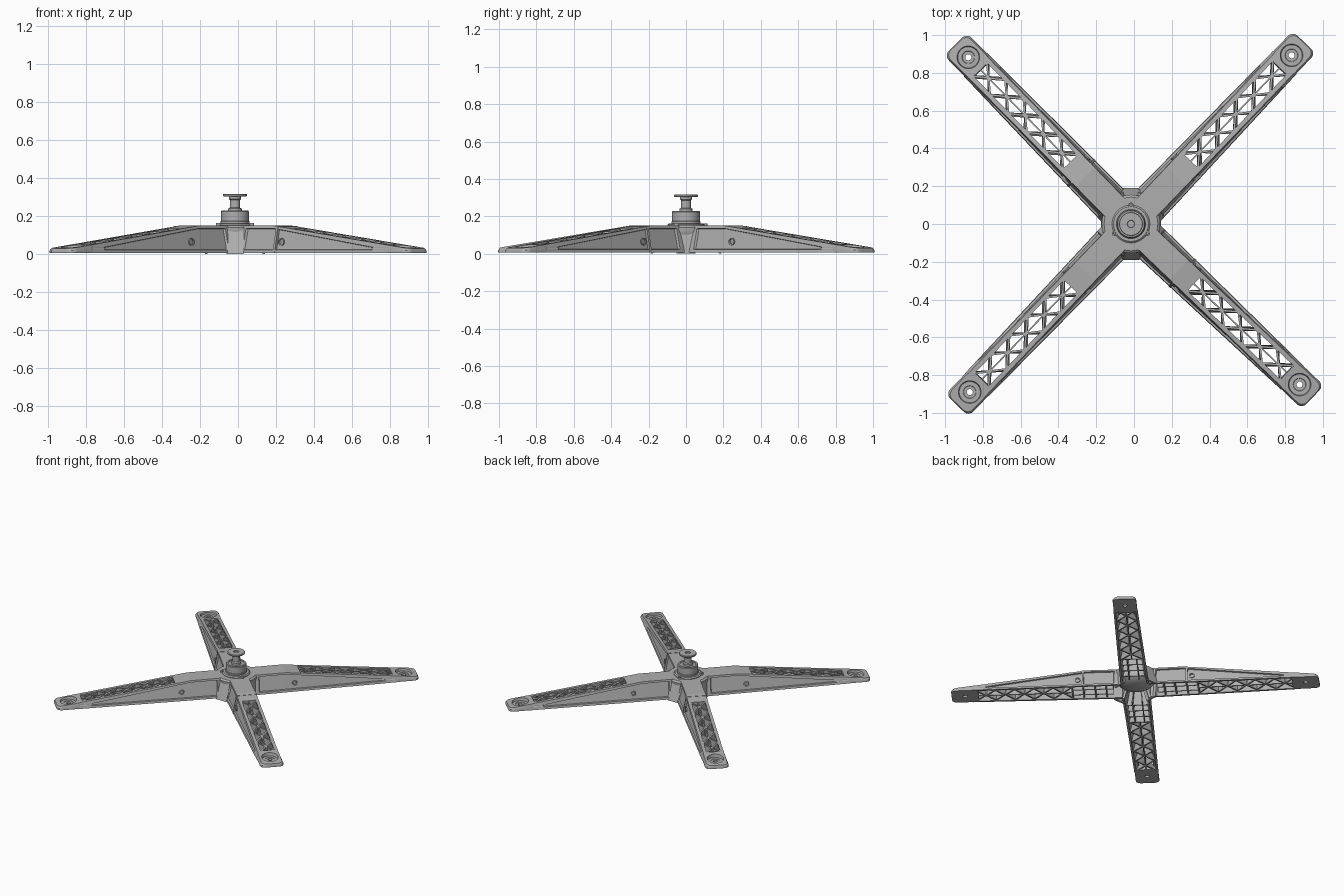
import bpy, bmesh
from math import sin, cos, pi, radians
from mathutils import Matrix

if "Cube" in bpy.data.objects:
    bpy.data.objects.remove(bpy.data.objects["Cube"])

grey = bpy.data.materials.new("mid_grey")
grey.use_nodes = True
COLOR = (0.43, 0.43, 0.43, 1)
grey.diffuse_color = COLOR
grey.node_tree.nodes["Principled BSDF"].inputs["Base Color"].default_value = COLOR

CENTRE = Matrix.Translation((-0.016, 0, 0))
FLOOR = 0.006
BEND, TIP = 0.35, 1.33
WINDOW = 0.05          # half width of the lattice opening
FOOT = 1.233           # distance of foot pad from the post
PANEL_END = 1.08       # outer end of the sunken side panel


def height(r):
    return 0.15 - 0.12 * max(0, r - BEND) / (TIP - BEND)


def half_bottom(r):
    return 0.105 - 0.02 * r / TIP


def half_top(r):
    return 0.07 + 0.005 * r / TIP


def loft(bm, sections, closed=False):
    """Skin a row of equal point rings; cap the ends unless closed."""
    rings = [[bm.verts.new(p) for p in s] for s in sections]
    pairs = list(zip(rings, rings[1:]))
    if closed:
        pairs.append((rings[-1], rings[0]))
    n = len(rings[0])
    for a, b in pairs:
        for i in range(n):
            j = (i + 1) % n
            bm.faces.new((a[i], a[j], b[j], b[i]))
    if not closed:
        bm.faces.new(rings[0][::-1])
        bm.faces.new(rings[-1])


def finish(bm, name, matrix, smooth=False):
    bmesh.ops.recalc_face_normals(bm, faces=bm.faces)
    mesh = bpy.data.meshes.new(name)
    bm.to_mesh(mesh)
    bm.free()
    mesh.materials.append(grey)
    obj = bpy.data.objects.new(name, mesh)
    bpy.context.collection.objects.link(obj)
    obj.matrix_world = matrix
    if smooth:
        bpy.ops.object.select_all(action='DESELECT')
        obj.select_set(True)
        bpy.context.view_layer.objects.active = obj
        bpy.ops.object.shade_smooth_by_angle(angle=radians(35))


def circle(r, z, n):
    return [(r * cos(2 * pi * i / n), r * sin(2 * pi * i / n), z) for i in range(n)]


def turned(name, profile, matrix, n=48):
    bm = bmesh.new()
    loft(bm, [circle(r, z, n) for r, z in profile])
    finish(bm, name, matrix, True)


def bar(bm, a, b, width, drop=0.004):
    """Upright strip from the arm's top to its floor, flaring with the walls."""
    dx, dy = b[0] - a[0], b[1] - a[1]
    k = width / 2 / (dx * dx + dy * dy) ** 0.5
    ox, oy = -dy * k, dx * k
    rings = []
    for r, y in (a, b):
        top, low = height(r) - drop, FLOOR + 0.002
        flare = y * half_bottom(r) / half_top(r)
        rings.append([(r + ox, flare + oy, low), (r - ox, flare - oy, low),
                      (r - ox, y - oy, top), (r + ox, y + oy, top)])
    loft(bm, rings)


def side_wall(bm, side):
    """Sloped wall with a sunken tapering panel and a top rail."""
    rings = []
    for r, depth in ((0.1, 0), (0.15, 0), (0.156, 0.011), (BEND, 0.011),
                     (PANEL_END - 0.02, 0.011), (PANEL_END, 0), (1.18, 0)):
        wb, wt, h = half_bottom(r), half_top(r), height(r)
        low = 0.022
        high = 0.136 - 0.1 * max(0, min(r, PANEL_END) - BEND) / (PANEL_END - BEND)

        def skin(z):
            return wb + (wt - wb) * (z - FLOOR) / (h - FLOOR)
        ring = [(wb, FLOOR), (skin(low), low), (skin(low) - depth, low + 0.003),
                (skin(high) - depth, high - 0.003), (skin(high), high), (wt, h),
                (WINDOW, h), (WINDOW, h - 0.012), (wt - 0.016, h - 0.012),
                (wb - 0.016, FLOOR)]
        rings.append([(r, side * y, z) for y, z in ring])
    loft(bm, rings)


def rounded_reach(a, half_x, half_y, radius):
    """Distance from the middle to a rounded rectangle's edge at an angle."""
    c, s = abs(cos(a)), abs(sin(a))
    t = min(half_x / max(c, 1e-6), half_y / max(s, 1e-6))
    px, py = half_x - radius, half_y - radius
    if t * c > px and t * s > py:
        along = c * px + s * py
        t = along + (along * along - px * px - py * py + radius * radius) ** 0.5
    return t


def foot(bm):
    """Rounded pad with a sunken round seat and a bolt hole."""
    angles = [2 * pi * i / 64 for i in range(64)]

    def ring(radius, z):
        return [(FOOT + radius * cos(a), radius * sin(a),
                 height(FOOT + radius * cos(a)) if z is None else z) for a in angles]

    def edge(half_x, half_y, z):
        pts = []
        for a in angles:
            d = rounded_reach(a, half_x, half_y, 0.035)
            x = FOOT + d * cos(a)
            pts.append((x, d * sin(a), height(x) if z is None else z))
        return pts
    loft(bm, [ring(0.016, FLOOR), edge(0.097, 0.085, FLOOR), edge(0.097, 0.085, 0.02),
              edge(0.092, 0.076, None), ring(0.06, None), ring(0.056, 0.024),
              ring(0.034, 0.024), ring(0.032, 0.021), ring(0.016, 0.021)], closed=True)


# Four arms around the post
for index, angle in enumerate((46.4, 134.3, 226.2, 316.4)):
    place = CENTRE @ Matrix.Rotation(radians(angle), 4, 'Z')
    tag = ("back_left", "back_right", "front_right", "front_left")[index]

    bm = bmesh.new()
    for side in (-1, 1):
        side_wall(bm, side)
    finish(bm, tag + "_arm_walls", place)

    # Solid top near the hub
    bm = bmesh.new()
    loft(bm, [[(r, -WINDOW, height(r)), (r, WINDOW, height(r)),
               (r, WINDOW, height(r) - 0.012), (r, -WINDOW, height(r) - 0.012)]
              for r in (0.06, BEND, 0.46)])
    finish(bm, tag + "_arm_cover", place)

    # Crossed lattice and spine
    bm = bmesh.new()
    start, end, cells = 0.455, 1.15, 5
    step = (end - start) / cells
    for c in range(cells):
        r0, r1 = start + c * step, start + (c + 1) * step
        for s in (-1, 1):
            bar(bm, (r0, -s * 0.056), (r1, s * 0.056), 0.011)
        middle = (r0 + r1) / 2
        bar(bm, (middle - 0.014, 0), (middle + 0.014, 0), 0.022)
    bar(bm, (start, 0), (end, 0), 0.008, 0.007)
    finish(bm, tag + "_lattice", place)

    # Stiffening ribs beneath the cover
    bm = bmesh.new()
    for r in (0.21, 0.29, 0.375, 0.455):
        bar(bm, (r, -0.054), (r, 0.054), 0.01, 0.01)
    for y in (-0.025, 0.025):
        bar(bm, (0.16, y), (0.455, y), 0.008, 0.01)
    finish(bm, tag + "_under_ribs", place)

    bm = bmesh.new()
    foot(bm)
    finish(bm, tag + "_foot", place, True)

    # Joint band where the leg plugs into the hub
    if index % 2:
        bm = bmesh.new()
        rings = []
        for r in (0.37, 0.384):
            wb, wt, h = half_bottom(r), half_top(r), height(r)
            half = [(wb + 0.002, FLOOR), (wt + 0.003, h + 0.002)]
            inner = [(wt - 0.014, h - 0.01), (wb - 0.014, FLOOR)]
            ring = half + [(-y, z) for y, z in half[::-1]]
            ring += [(-y, z) for y, z in inner[::-1]] + inner
            rings.append([(r, y, z) for y, z in ring])
        loft(bm, rings)
        finish(bm, tag + "_joint_band", place)

    # Side screws
    for side in (-1, 1):
        spot = Matrix.Translation((0.415, side * 0.078, 0.065))
        turn = Matrix.Rotation(-side * pi / 2, 4, 'X')
        turned(tag + "_side_screw", [(0.02, 0), (0.02, 0.008), (0.013, 0.008),
                                     (0.011, 0.003)], place @ spot @ turn, 20)

# Webs closing the valleys between arms
for name, turn, low, top, wide_low, wide_top in (
        ("back_web", 90, 0.19, 0.145, 0.045, 0.055), ("front_web", 270, 0.19, 0.145, 0.045, 0.055),
        ("left_web", 0, 0.158, 0.142, 0.05, 0.085), ("right_web", 180, 0.158, 0.142, 0.05, 0.085)):
    bm = bmesh.new()
    t = 0.014
    loft(bm, [[(x - t, -w, z), (x, -w, z), (x, w, z), (x - t, w, z)]
              for x, w, z in ((low, wide_low, 0), (top, wide_top, 0.138),
                              (top - 0.01, wide_top, 0.15))])
    finish(bm, name, CENTRE @ Matrix.Rotation(radians(turn), 4, 'Z'))

# Hub plate with a full bowl beneath
bowl = [(0.155 * cos(a) ** 0.8, 0.14 - 0.105 * sin(a)) for a in [pi / 2 * i / 12 for i in range(12)]]
turned("hub_bowl", [(0.142, 0.15)] + bowl + [(0.004, 0.035)], CENTRE)

# Central post
turned("post_flange", [(0.1, 0.148), (0.1, 0.155), (0.092, 0.162), (0.07, 0.162)], CENTRE)
turned("post_collar", [(0.077, 0.16), (0.077, 0.172), (0.074, 0.175), (0.074, 0.224),
                       (0.07, 0.229), (0.058, 0.229), (0.056, 0.224), (0.03, 0.224)], CENTRE)
turned("post_neck", [(0.036, 0.22), (0.036, 0.24), (0.027, 0.245), (0.027, 0.285),
                     (0.032, 0.29), (0.032, 0.307)], CENTRE)
turned("post_cap", [(0.06, 0.304), (0.063, 0.307), (0.063, 0.315), (0.06, 0.318),
                    (0.02, 0.318), (0.018, 0.31), (0.008, 0.31)], CENTRE)

# Flange screws
for a in (90, 210, 330):
    spot = Matrix.Rotation(radians(a), 4, 'Z') @ Matrix.Translation((0.1, 0, 0))
    turned("flange_screw", [(0.014, 0.148), (0.014, 0.163), (0.008, 0.163), (0.007, 0.158)],
           CENTRE @ spot, 20)
